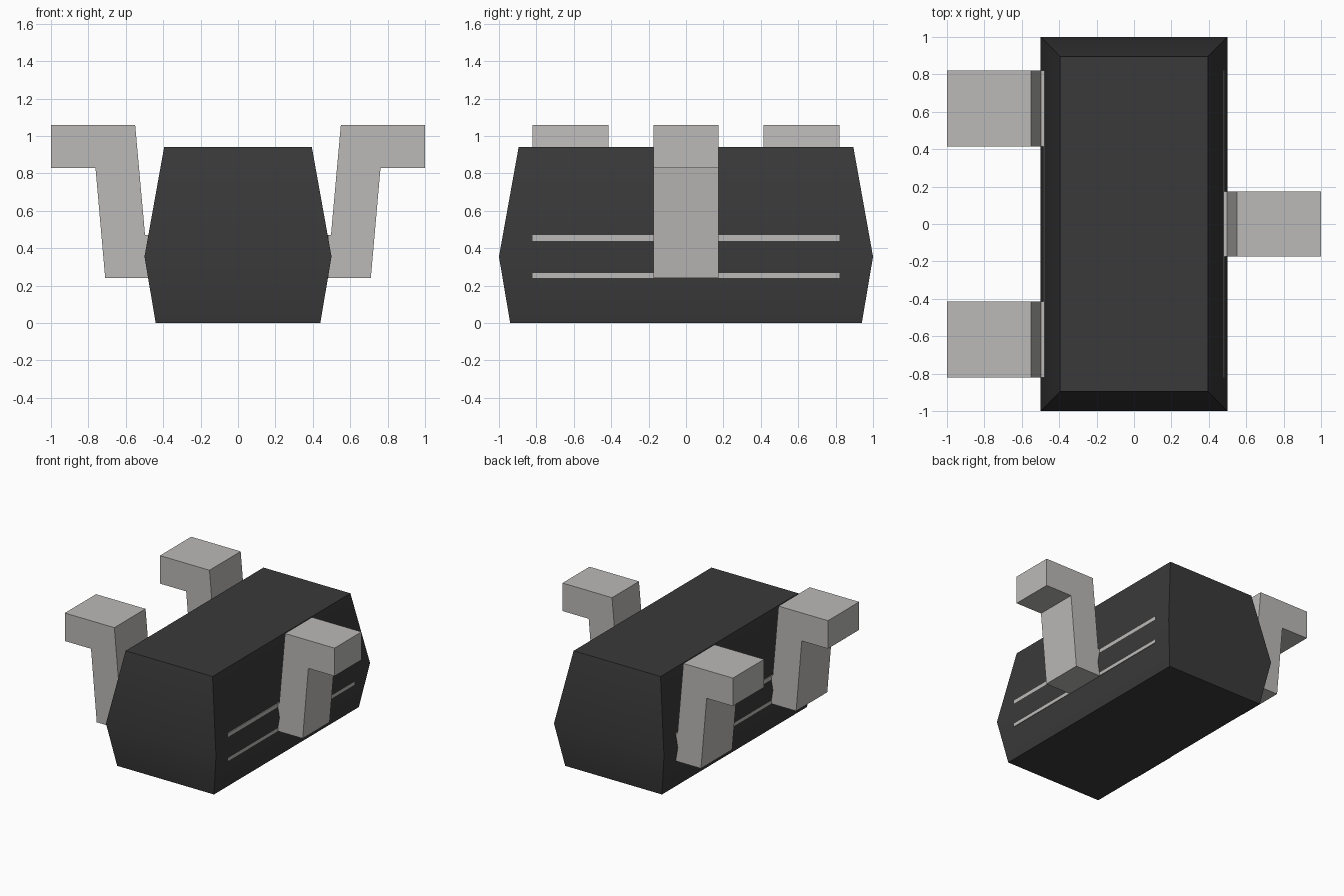
import bpy
import bmesh

cube = bpy.data.objects.get("Cube")
if cube:
    bpy.data.objects.remove(cube, do_unlink=True)


def material(name, rgb):
    m = bpy.data.materials.new(name)
    m.use_nodes = True
    m.diffuse_color = (*rgb, 1)
    bsdf = m.node_tree.nodes["Principled BSDF"]
    bsdf.inputs["Base Color"].default_value = (*rgb, 1)
    bsdf.inputs["Roughness"].default_value = 0.6
    return m


DARK = material("dark charcoal", (0.042, 0.042, 0.042))
GREY = material("light grey", (0.50, 0.49, 0.48))


def loft(name, rings, mat):
    """Skin a stack of matching rings and cap both ends."""
    bm = bmesh.new()
    loops = [[bm.verts.new(p) for p in ring] for ring in rings]
    n = len(loops[0])
    for a, b in zip(loops, loops[1:]):
        for i in range(n):
            j = (i + 1) % n
            bm.faces.new((a[i], a[j], b[j], b[i]))
    bm.faces.new(loops[0][::-1])
    bm.faces.new(loops[-1])
    bmesh.ops.recalc_face_normals(bm, faces=bm.faces)
    mesh = bpy.data.meshes.new(name)
    bm.to_mesh(mesh)
    bm.free()
    mesh.materials.append(mat)
    obj = bpy.data.objects.new(name, mesh)
    bpy.context.collection.objects.link(obj)
    return obj


def rectangle(hx, hy, z):
    return [(-hx, -hy, z), (hx, -hy, z), (hx, hy, z), (-hx, hy, z)]


def extrude_y(name, profile, y0, y1, mat):
    """Extrude an x-z profile along y."""
    return loft(name, [[(x, y, z) for x, z in profile] for y in (y0, y1)], mat)


# Main body: widest at a soft belt line, tapering to flat top and bottom
body = loft("body", [rectangle(0.44, 0.94, 0.0),
                     rectangle(0.50, 1.00, 0.355),
                     rectangle(0.395, 0.895, 0.94)], DARK)
bpy.ops.object.select_all(action="DESELECT")
body.select_set(True)
bpy.context.view_layer.objects.active = body
bpy.ops.object.shade_smooth_by_angle(angle=0.52)

# Inner bar whose long edges just break through the body sides
bar = [(-0.485, 0.24), (0.485, 0.24), (0.485, 0.47), (-0.485, 0.47)]
extrude_y("inner_bar", bar, -0.82, 0.82, GREY)

# Hooked arms: two on the right side, one on the left
ARM = [(0.47, 0.24), (0.71, 0.24), (0.762, 0.83), (1.0, 0.83),
       (1.0, 1.06), (0.55, 1.06), (0.497, 0.47), (0.47, 0.47)]
for name, side, y0, y1 in (("left_arm", 1, -0.175, 0.175),
                           ("right_front_arm", -1, -0.82, -0.415),
                           ("right_back_arm", -1, 0.415, 0.82)):
    extrude_y(name, [(side * x, z) for x, z in ARM], y0, y1, GREY)
